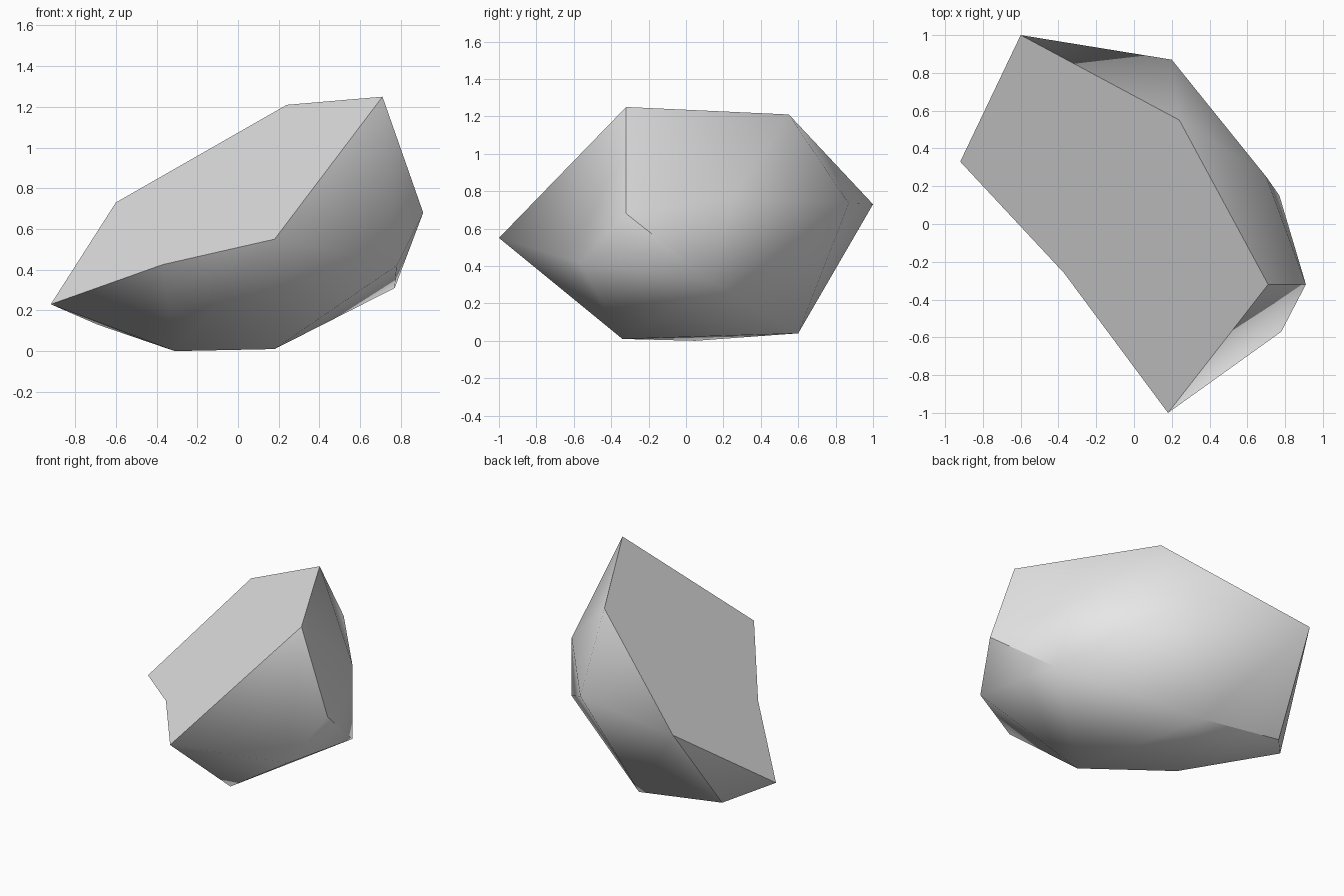
import bpy
import bmesh

cube = bpy.data.objects.get("Cube")
if cube:
    bpy.data.objects.remove(cube, do_unlink=True)

# Plain grey stone
grey = bpy.data.materials.new("stone_grey")
grey.use_nodes = True
colour = (0.8, 0.8, 0.8, 1)
grey.diffuse_color = colour
grey.node_tree.nodes["Principled BSDF"].inputs["Base Color"].default_value = colour

# Rim of the sloping cut face, in order
rim = {
    "back": (-0.60, 1.0, 0.73),
    "crest": (0.24, 0.55, 1.21),
    "peak": (0.71, -0.32, 1.25),
    "front": (0.18, -1.0, 0.55),
    "notch": (-0.37, -0.26, 0.425),
    "low": (-0.92, 0.33, 0.23),
}
# Corners of the rounded underside
body = {
    "back_side": (0.20, 0.87, 0.735),
    "side_upper": (0.70, 0.25, 0.77),
    "side_lower": (0.77, 0.15, 0.31),
    "shoulder": (0.91, -0.32, 0.68),
    "front_side": (0.78, -0.57, 0.42),
    "foot_front": (0.18, -0.34, 0.01),
    "foot_mid": (-0.31, 0.05, 0),
    "foot_back": (-0.06, 0.60, 0.04),
    "heel": (-0.69, 0.59, 0.13),
}

bm = bmesh.new()
v = {name: bm.verts.new(co) for name, co in {**rim, **body}.items()}
rim_verts = [v[name] for name in rim]

# Wrap the corners in a hull, leaving the notch out
bmesh.ops.convex_hull(bm, input=[p for n, p in v.items() if n != "notch"])

# Replace the cut side of the hull with one flat face
cut = [f for f in bm.faces if all(p in rim_verts for p in f.verts)]
bmesh.ops.delete(bm, geom=cut, context="FACES")

# Pull the notch into the long front edge
edge = bm.edges.get((v["front"], v["low"]))
if edge:
    for face in list(edge.link_faces):
        tip = next(p for p in face.verts if p not in edge.verts)
        bm.faces.new((v["front"], v["notch"], tip))
        bm.faces.new((v["notch"], v["low"], tip))
    bmesh.ops.delete(bm, geom=[edge], context="EDGES")

top = bm.faces.new(rim_verts)
bmesh.ops.recalc_face_normals(bm, faces=bm.faces[:])

# Smooth underside, crisp rim and a few hard creases
for face in bm.faces:
    face.smooth = face is not top
for e in top.edges:
    e.smooth = False
for a, b in (("peak", "shoulder"), ("shoulder", "side_lower"),
             ("back", "heel"), ("heel", "foot_back")):
    e = bm.edges.get((v[a], v[b]))
    if e:
        e.smooth = False

bmesh.ops.delete(bm, geom=[p for p in bm.verts if not p.link_faces], context="VERTS")

mesh = bpy.data.meshes.new("cut_rock")
bm.to_mesh(mesh)
bm.free()
mesh.materials.append(grey)
rock = bpy.data.objects.new("cut_rock", mesh)
bpy.context.collection.objects.link(rock)
